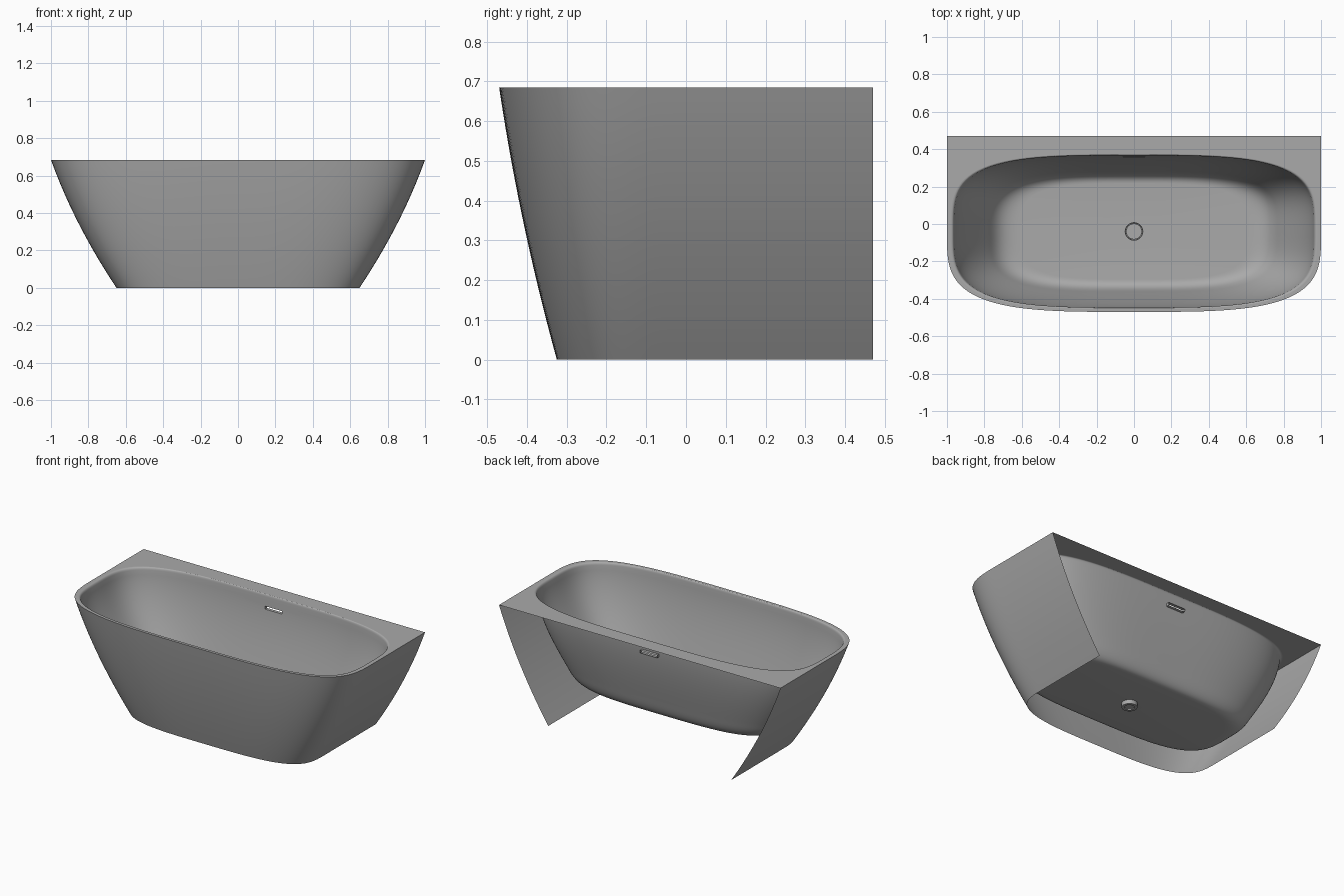
import bpy, bmesh, math
from mathutils import Vector
from mathutils.geometry import interpolate_bezier

if "Cube" in bpy.data.objects:
    bpy.data.objects.remove(bpy.data.objects["Cube"], do_unlink=True)

COUNT = 160            # points round each ring, a multiple of 8
HEIGHT = 0.684
CENTRE_Y = -0.04
BACK_Y = 0.47
ROUND = 3.6            # squareness of the rounded outline

grey = bpy.data.materials.new("satin_grey")
grey.use_nodes = True
grey.diffuse_color = (0.4, 0.4, 0.4, 1)
grey.node_tree.nodes["Principled BSDF"].inputs["Base Color"].default_value = (0.4, 0.4, 0.4, 1)


def direction(i):
    a = 2 * math.pi * i / COUNT
    return math.cos(a), math.sin(a)


def oval(a, b, z, power=ROUND):
    """Rounded-rectangle ring around the tub centre."""
    ring = []
    for i in range(COUNT):
        c, s = direction(i)
        r = (abs(c) ** power + abs(s) ** power) ** (-1 / power)
        ring.append((a * r * c, CENTRE_Y + b * r * s, z))
    return ring


def d_shape(a, b, z):
    """Ring with a rounded front and a square back against the wall."""
    ring = oval(a, b, z)
    for i in range(COUNT // 2 + 1):
        c, s = direction(i)
        r = 1 / max(abs(c), abs(s))
        ring[i] = (a * r * c, CENTRE_Y + (BACK_Y - CENTRE_Y) * r * s, z)
    return ring


def loft(rings, skip=()):
    bm = bmesh.new()
    rows = [[bm.verts.new(p) for p in ring] for ring in rings]
    for low, high in zip(rows, rows[1:]):
        for i in range(COUNT):
            if i not in skip:
                j = (i + 1) % COUNT
                bm.faces.new((low[i], low[j], high[j], high[i]))
    loose = [v for v in bm.verts if not v.link_faces]
    bmesh.ops.delete(bm, geom=loose, context='VERTS')
    return bm


def finish(name, bm):
    mesh = bpy.data.meshes.new(name)
    bm.to_mesh(mesh)
    bm.free()
    mesh.materials.append(grey)
    obj = bpy.data.objects.new(name, mesh)
    bpy.context.collection.objects.link(obj)
    bpy.ops.object.select_all(action='DESELECT')
    obj.select_set(True)
    bpy.context.view_layer.objects.active = obj
    bpy.ops.object.shade_smooth_by_angle(angle=math.radians(35))
    return obj


# Outer skirt: flares upward, open at the back and below
levels = []
STEPS = 20
for k in range(STEPS + 1):
    u = k / STEPS
    g = u * (1.3 - 0.3 * u)
    levels.append(d_shape(0.65 + 0.35 * g, 0.285 + 0.145 * g, HEIGHT * u))
finish("skirt", loft(levels, skip=range(COUNT // 8, 3 * COUNT // 8)))

# Flat rim between the skirt and the basin lip
BASIN_X, BASIN_Y = 0.98, 0.413
finish("rim", loft([d_shape(1, 0.43, HEIGHT), oval(BASIN_X, BASIN_Y, HEIGHT)]))


# Basin: rolled lip, sloping wall, floor fillet, then the drain well
def curve(points, steps):
    return interpolate_bezier(*[Vector((s, z, 0)) for s, z in points], steps)


profile = curve([(1, HEIGHT), (0.99, HEIGHT), (0.985, 0.68), (0.982, 0.668)], 6)
profile += curve([(0.982, 0.668), (0.965, 0.52), (0.86, 0.36), (0.79, 0.25)], 16)[1:]
profile += curve([(0.79, 0.25), (0.755, 0.19), (0.72, 0.15), (0.62, 0.15)], 12)[1:]
rings = [oval(BASIN_X * p.x, BASIN_Y * p.x, p.y) for p in profile]
for radius, z in ((0.047, 0.15), (0.045, 0.125), (0.028, 0.125)):
    rings.append(oval(radius, radius, z, 2))
basin = loft(rings)

# Overflow slot cut in the back wall with a short sleeve behind it
SLOT_X, SLOT_LOW, SLOT_HIGH = 0.06, 0.592, 0.61
for co, no in (((SLOT_X, 0, 0), (1, 0, 0)), ((-SLOT_X, 0, 0), (1, 0, 0)),
               ((0, 0, SLOT_LOW), (0, 0, 1)), ((0, 0, SLOT_HIGH), (0, 0, 1))):
    faces = []
    for f in basin.faces:
        m = f.calc_center_median()
        if abs(m.x) < 0.2 and m.y > 0.2 and 0.5 < m.z < 0.665:
            faces.append(f)
    edges = {e for f in faces for e in f.edges}
    verts = {v for f in faces for v in f.verts}
    bmesh.ops.bisect_plane(basin, geom=faces + list(edges) + list(verts),
                           dist=1e-5, plane_co=co, plane_no=no)


def in_slot(p, margin):
    return (abs(p.x) < SLOT_X + margin and p.y > 0.2
            and SLOT_LOW - margin < p.z < SLOT_HIGH + margin)


hole = [f for f in basin.faces if in_slot(f.calc_center_median(), 0)]
bmesh.ops.delete(basin, geom=hole, context='FACES')
border = [e for e in basin.edges if e.is_boundary
          and all(in_slot(v.co, 1e-4) for v in e.verts)]
sleeve = bmesh.ops.extrude_edge_only(basin, edges=border)["geom"]
bmesh.ops.translate(basin, vec=(0, 0.02, 0),
                    verts=[g for g in sleeve if isinstance(g, bmesh.types.BMVert)])
finish("basin", basin)

# Drain plug sitting inside the well
bpy.ops.mesh.primitive_cylinder_add(vertices=48, radius=0.042, depth=0.008,
                                    location=(0, CENTRE_Y, 0.145))
plug = bpy.context.object
plug.name = "drain_plug"
plug.data.materials.append(grey)
bpy.ops.object.shade_smooth_by_angle(angle=math.radians(35))
